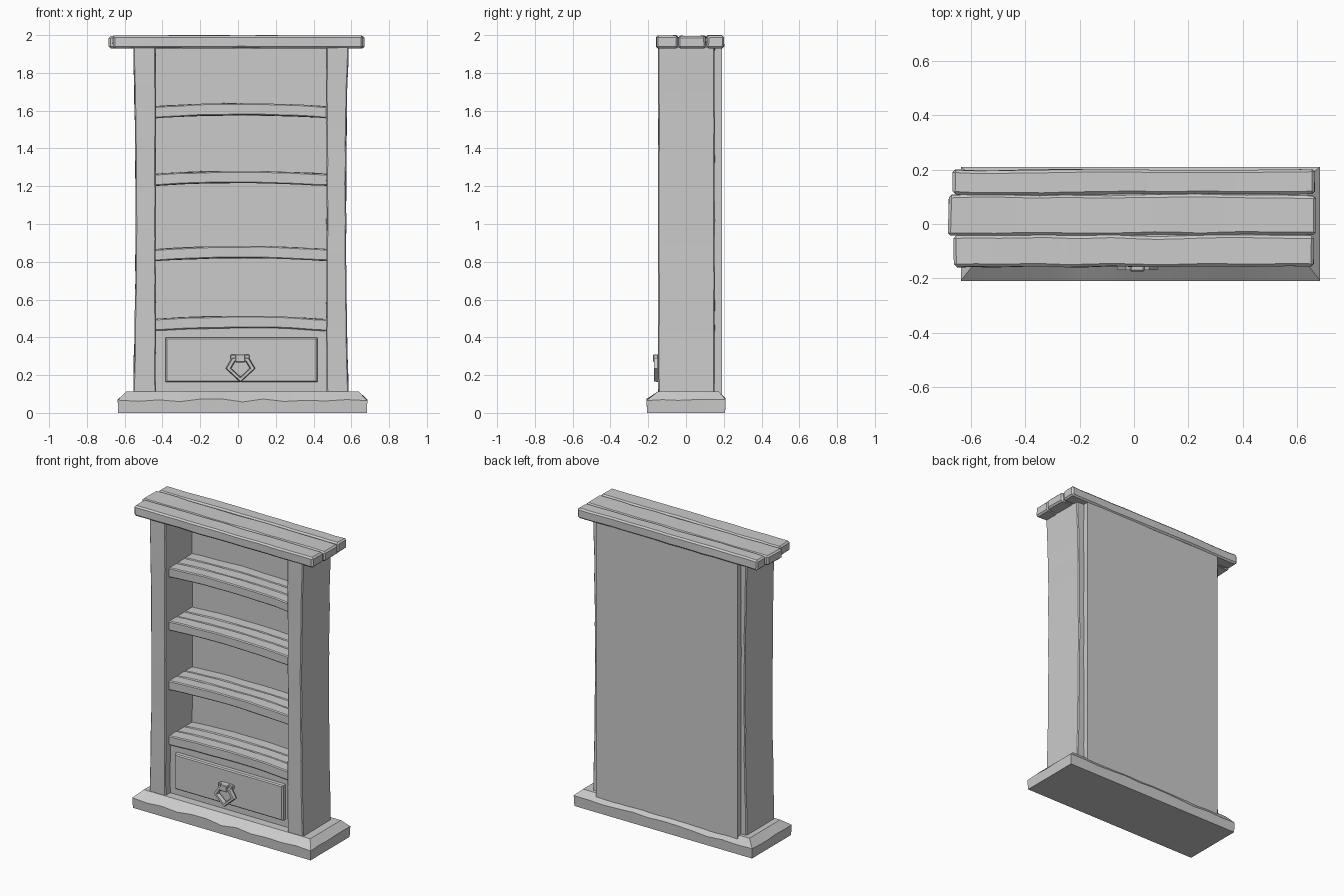
import bpy, bmesh, math
from mathutils import Vector, noise

if "Cube" in bpy.data.objects:
    bpy.data.objects.remove(bpy.data.objects["Cube"])


def finish(bm, name, smooth=True):
    bmesh.ops.recalc_face_normals(bm, faces=bm.faces)
    mesh = bpy.data.meshes.new(name)
    bm.to_mesh(mesh)
    bm.free()
    ob = bpy.data.objects.new(name, mesh)
    bpy.context.collection.objects.link(ob)
    if smooth:
        bpy.ops.object.select_all(action='DESELECT')
        bpy.context.view_layer.objects.active = ob
        ob.select_set(True)
        bpy.ops.object.shade_smooth_by_angle(angle=math.radians(25))
    return ob


def new_box(lo, hi, bevel=0.0):
    bm = bmesh.new()
    bmesh.ops.create_cube(bm, size=1)
    for v in bm.verts:
        v.co = Vector([lo[i] + (v.co[i] + 0.5) * (hi[i] - lo[i]) for i in range(3)])
    if bevel:
        bmesh.ops.bevel(bm, geom=bm.edges[:], offset=bevel, segments=1,
                        profile=0.5, affect='EDGES')
    return bm


def slice_along(bm, axis, lo, hi, count):
    normal = Vector([float(i == axis) for i in range(3)])
    for k in range(1, count):
        bmesh.ops.bisect_plane(bm, geom=bm.verts[:] + bm.edges[:] + bm.faces[:],
                               plane_co=normal * (lo + (hi - lo) * k / count),
                               plane_no=normal)


def roughen(bm, seed, amount, freq=6.0):
    # hand-hewn wobble
    for v in bm.verts:
        p = v.co * freq + Vector((seed * 7.3, seed * 3.1, seed * 5.7))
        v.co += Vector([noise.noise(p + Vector((17.0 * i, 0, 0))) * a
                        for i, a in enumerate(amount)])


def plank(name, lo, hi, axis, count, bevel, seed, amount, shape=None):
    bm = new_box(lo, hi, bevel)
    slice_along(bm, axis, lo[axis], hi[axis], count)
    if shape:
        for v in bm.verts:
            shape(v.co)
    roughen(bm, seed, amount)
    return finish(bm, name)


# Plinth with wide sloped top edge
bm = new_box((-0.637, -0.209, 0), (0.685, 0.209, 0.068))
top = max(bm.faces, key=lambda f: f.calc_center_median().z)
up = bmesh.ops.extrude_discrete_faces(bm, faces=[top])["faces"][0]
bm.free()
bm = bmesh.new()
rings = []
for z, ix, f, b in ((0, 0.003, 0.003, 0.003), (0.068, 0, 0, 0), (0.112, 0.045, 0.058, 0.035)):
    rings.append([bm.verts.new(c) for c in ((-0.637 + ix, -0.209 + f, z), (0.685 - ix, -0.209 + f, z),
                                            (0.685 - ix, 0.21 - b, z), (-0.637 + ix, 0.21 - b, z))])
for a, b in zip(rings, rings[1:]):
    for i in range(4):
        j = (i + 1) % 4
        bm.faces.new((a[i], a[j], b[j], b[i]))
bm.faces.new(rings[0])
bm.faces.new(rings[-1])
slice_along(bm, 0, -0.637, 0.685, 12)
slice_along(bm, 1, -0.209, 0.21, 5)
for v in bm.verts:
    if 0.05 < v.co.z < 0.08:
        v.co.z += 0.016 * noise.noise(v.co * 7)
finish(bm, "plinth")


# Side posts, slightly waisted on the outside
def waist(c):
    if abs(c.x - 0.0175) > 0.51:
        t = (c.z - 1.02) / 0.91
        c.x -= math.copysign(0.013 * (1 - t * t), c.x)


for name, x0, x1, seed in (("left_post", -0.555, -0.435, 1), ("right_post", 0.468, 0.585, 2)):
    plank(name, (x0, -0.148, 0.10), (x1, 0.152, 1.94), 2, 18, 0.006, seed,
          (0.004, 0.003, 0), waist)

# Back board
finish(new_box((-0.515, 0.138, 0.06), (0.533, 0.19, 1.94)), "back_board", False)

# Top made of three uneven planks
for i, (x0, x1, y0, y1, z1) in enumerate(((-0.662, 0.66, -0.157, -0.043, 1.998),
                                         (-0.685, 0.668, -0.041, 0.107, 1.995),
                                         (-0.667, 0.664, 0.109, 0.2, 1.998))):
    plank(f"top_plank_{i + 1}", (x0, y0, 1.93), (x1, y1, z1), 0, 16, 0.01, 10 + i,
          (0.006, 0.006, 0.003))
finish(new_box((-0.64, -0.13, 1.935), (0.64, 0.18, 1.985)), "top_core", False)


# Arched shelves, each from three boards
def arch(c):
    t = (c.x - 0.017) / 0.455
    c.z += 0.015 * (1 - t * t)


for s, z in enumerate((0.434, 0.804, 1.202, 1.56)):
    for p, (y0, y1) in enumerate(((-0.11, -0.025), (-0.025, 0.06), (0.06, 0.142))):
        plank(f"shelf_{s + 1}_board_{p + 1}", (-0.442, y0, z), (0.475, y1, z + 0.063),
              0, 14, 0.006, 20 + s * 3 + p, (0, 0.003 if p == 0 else 0, 0.004), arch)

# Drawer housing and raised drawer front
finish(new_box((-0.44, -0.095, 0.10), (0.475, 0.14, 0.45)), "drawer_housing", False)
bm = new_box((-0.383, -0.128, 0.163), (0.42, -0.08, 0.398))
front = min(bm.faces, key=lambda f: f.calc_center_median().y)
bmesh.ops.bevel(bm, geom=list(front.edges), offset=0.007, segments=1, affect='EDGES')
finish(bm, "drawer_front", False)

# Handle bracket and lug
for name, lo, hi in (("handle_bracket", (-0.04, -0.152, 0.28), (0.062, -0.12, 0.308)),
                     ("handle_lug", (-0.014, -0.174, 0.268), (0.038, -0.12, 0.31))):
    finish(new_box(lo, hi, 0.004), name, False)

# Five-sided pull ring with a four-sided section
outline = ((-0.066, 0.235), (0.013, 0.162), (0.092, 0.235), (0.058, 0.292), (-0.032, 0.292))
centre = Vector((0.013, 0.238))
bm = bmesh.new()
loops = []
for x, z in outline:
    o = Vector((x, z))
    inner = centre + (o - centre) * 0.62
    mid_o, mid_i = o.lerp(inner, 0.2), o.lerp(inner, 0.8)
    loops.append([bm.verts.new((q.x, y, q.y)) for q, y in
                  ((o, -0.15), (mid_o, -0.17), (mid_i, -0.17), (inner, -0.15),
                   (mid_i, -0.138), (mid_o, -0.138))])
for i in range(5):
    a, b = loops[i], loops[(i + 1) % 5]
    for k in range(6):
        m = (k + 1) % 6
        bm.faces.new((a[k], b[k], b[m], a[m]))
finish(bm, "handle_ring", False)
